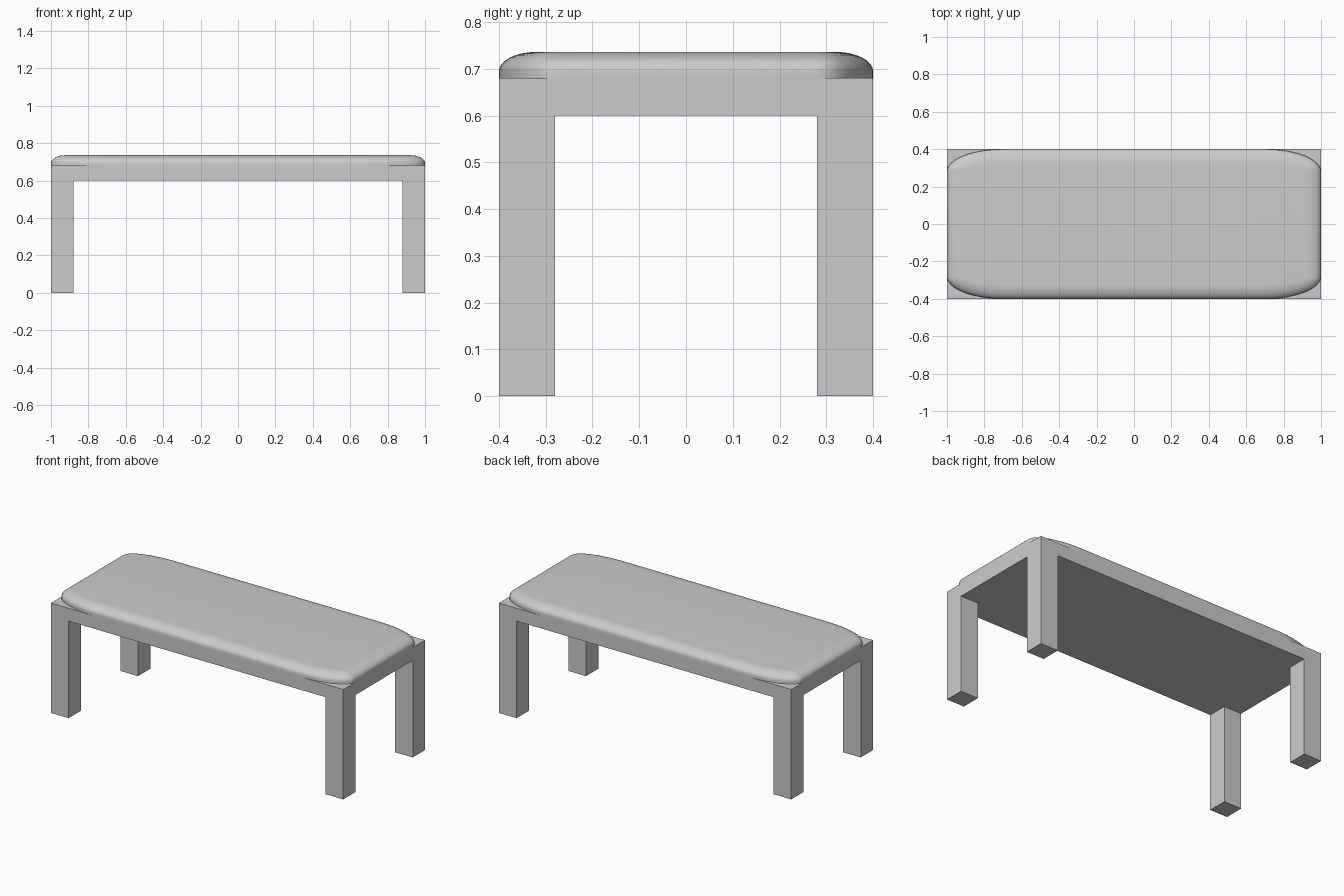
import bpy, bmesh, math

if "Cube" in bpy.data.objects:
    bpy.data.objects.remove(bpy.data.objects["Cube"])


def box(name, lo, hi):
    bm = bmesh.new()
    bmesh.ops.create_cube(bm, size=1)
    for v in bm.verts:
        v.co = [a + (c + 0.5) * (b - a) for a, b, c in zip(lo, hi, v.co)]
    me = bpy.data.meshes.new(name)
    bm.to_mesh(me)
    bm.free()
    ob = bpy.data.objects.new(name, me)
    bpy.context.collection.objects.link(ob)
    return ob


# Four square legs, flush with the corners
for sx, side in ((-1, "left"), (1, "right")):
    for sy, end in ((-1, "front"), (1, "back")):
        x, y = sorted((sx * 0.88, sx)), sorted((sy * 0.28, sy * 0.4))
        box(f"{end}_{side}_leg", (x[0], y[0], 0), (x[1], y[1], 0.6))

# Seat frame
box("seat_frame", (-1, -0.4, 0.6), (1, 0.4, 0.68))

# Cushion: stacked rings with elliptical corners and a rounded top edge
N, R = 12, 8
levels = [(0, 0.68)]
for i in range(R + 1):
    t = math.pi / 2 * i / R
    levels.append((0.08 * (1 - math.cos(t)), 0.695 + 0.041 * math.sin(t)))
bm = bmesh.new()
rings = []
for inset, z in levels:
    ring = []
    for q, (sx, sy) in enumerate(((1, 1), (-1, 1), (-1, -1), (1, -1))):
        for i in range(N + 1):
            a = math.pi / 2 * (q + i / N)
            ring.append(bm.verts.new((sx * 0.7 + (0.3 - inset) * math.cos(a),
                                      sy * 0.28 + (0.12 - inset) * math.sin(a), z)))
    rings.append(ring)
for lo, hi in zip(rings, rings[1:]):
    for i in range(len(lo)):
        j = (i + 1) % len(lo)
        bm.faces.new((lo[i], lo[j], hi[j], hi[i]))
bm.faces.new(rings[0][::-1])
bm.faces.new(rings[-1])
me = bpy.data.meshes.new("cushion")
bm.to_mesh(me)
bm.free()
cushion = bpy.data.objects.new("cushion", me)
bpy.context.collection.objects.link(cushion)
bpy.context.view_layer.objects.active = cushion
cushion.select_set(True)
bpy.ops.object.shade_smooth_by_angle(angle=math.radians(35))
